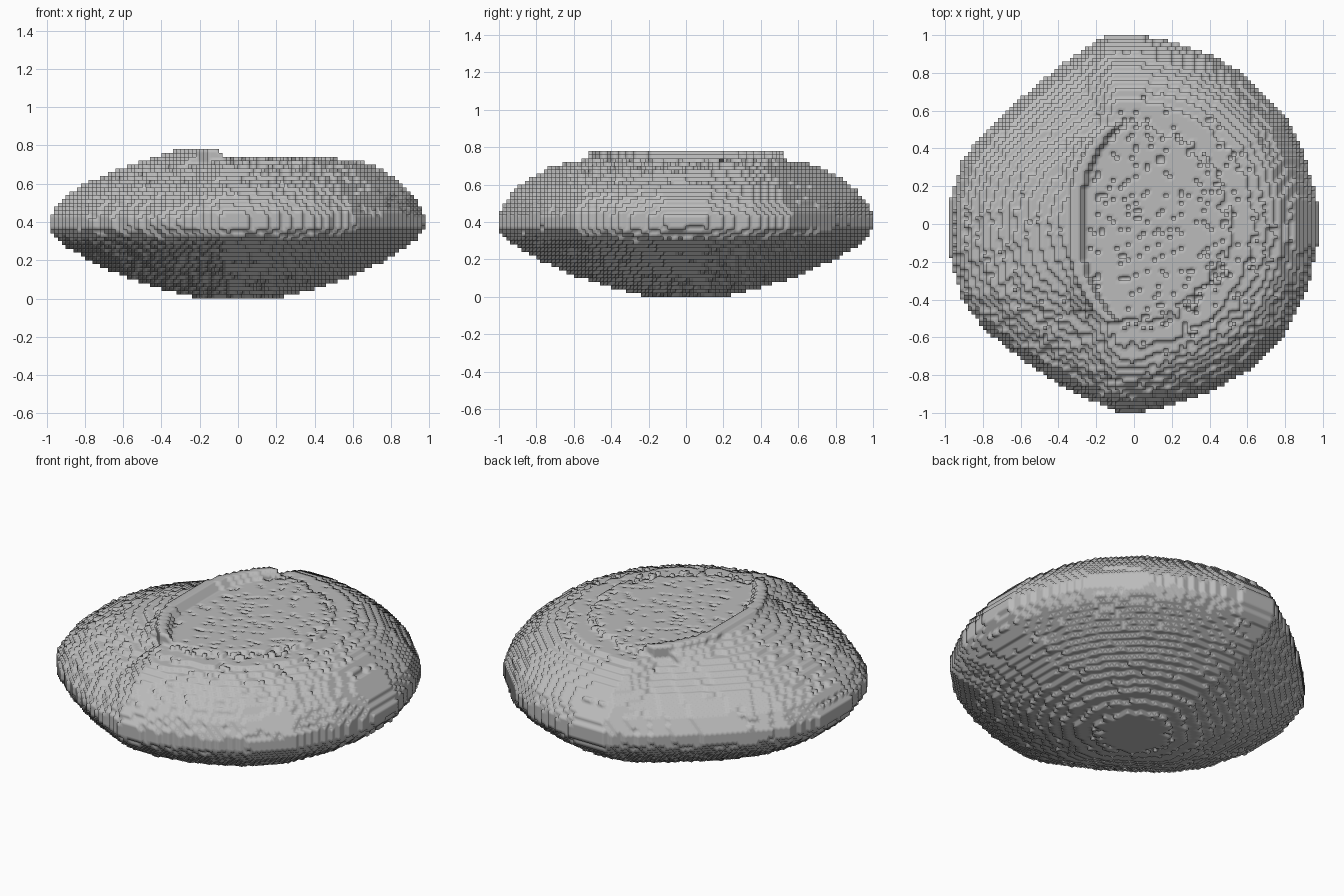
import bpy, bmesh, random

random.seed(4)
cube = bpy.data.objects.get("Cube")
if cube:
    bpy.data.objects.remove(cube, do_unlink=True)

V = 0.02          # size of one block
N = 50            # blocks from the centre to the edge

# Plan outline, counter-clockwise
OUTLINE = [(0.97, -0.12), (0.97, 0.12), (0.9, 0.38), (0.8, 0.57), (0.6, 0.78),
           (0.4, 0.9), (0.2, 0.965), (0.04, 1), (-0.15, 1), (-0.4, 0.83),
           (-0.6, 0.665), (-0.8, 0.48), (-0.91, 0.33), (-0.98, 0.1),
           (-0.98, -0.15), (-0.91, -0.4), (-0.8, -0.55), (-0.6, -0.71),
           (-0.4, -0.845), (-0.2, -0.945), (-0.08, -1), (0, -1), (0.2, -0.96),
           (0.4, -0.89), (0.6, -0.78), (0.8, -0.59), (0.92, -0.34)]

# Height against the fraction of the way from centre to outline
ROUND_TOP = [(0, 0.745), (0.53, 0.73), (0.64, 0.715), (0.72, 0.69),
             (0.8, 0.655), (0.9, 0.58), (0.96, 0.515), (1, 0.44)]
SLOPED_TOP = [(0, 0.78), (0.33, 0.78), (0.41, 0.745), (0.61, 0.68),
              (0.82, 0.59), (0.94, 0.51), (1, 0.43)]
UNDERSIDE = [(0, 0), (0.22, 0.008), (0.4, 0.05), (0.6, 0.115), (0.8, 0.205),
             (0.92, 0.28), (0.97, 0.32), (1, 0.37)]


def edge_lines():
    lines = []
    for (x0, y0), (x1, y1) in zip(OUTLINE, OUTLINE[1:] + OUTLINE[:1]):
        nx, ny = y1 - y0, x0 - x1
        d = nx * x0 + ny * y0
        lines.append((nx / d, ny / d))
    return lines


def profile(points, s):
    for (a, za), (b, zb) in zip(points, points[1:]):
        if s <= b:
            return za + (zb - za) * (s - a) / (b - a)
    return points[-1][1]


def top_height(x, y, s):
    ay = abs(y)
    ridge = min(-0.3 + 0.2 * (ay / 0.52) ** 3, -0.1)
    left = ridge - x
    z = profile(ROUND_TOP, s)
    if left > 0:
        # Flatter flank, blended into the round dome near its ends
        w = min(1, left / (0.02 + 0.4 * max(0, ay - 0.35)))
        z += (profile(SLOPED_TOP, s) - z) * w
        z = max(z, 0.78 - 0.6 * left - 2 * max(0, ay - 0.45))
    if ay < 0.53 and abs(left) < 0.04:
        # Stepped rim beside the plateau
        z = max(z, 0.78 if left > -0.02 else 0.76)
    return z


def build_blocks():
    lines = edge_lines()
    solid = set()
    for i in range(-N, N):
        for j in range(-N, N):
            x, y = (i + 0.5) * V, (j + 0.5) * V
            s = max(a * x + b * y for a, b in lines)
            if s > 1:
                continue
            z = top_height(x, y, s)
            rough = 0.35 if y < 0.1 and s > 0.55 else 0.1
            hi = round(z / V + random.uniform(-rough, rough))
            lo = round(profile(UNDERSIDE, s) / V + random.uniform(-0.2, 0.2))
            # Small pits scattered over the plateau
            if s < 0.72 and x > -0.25 and z < 0.75:
                if random.random() < 0.13 * (1 - s):
                    hi -= 1
            solid.update((i, j, k) for k in range(max(lo, 0), hi))
    return solid


# Corner offsets of each block face, wound outward
FACES = []
for axis in range(3):
    u, v = (axis + 1) % 3, (axis + 2) % 3
    for side in (0, 1):
        ring = [(0, 0), (1, 0), (1, 1), (0, 1)]
        corners = []
        for a, b in (ring if side else reversed(ring)):
            c = [0, 0, 0]
            c[axis], c[u], c[v] = side, a, b
            corners.append(c)
        step = [0, 0, 0]
        step[axis] = 2 * side - 1
        FACES.append((step, corners))

# Stone body: only the exposed block faces, softly shaded
solid = build_blocks()
bm = bmesh.new()
verts = {}


def corner(key):
    if key not in verts:
        verts[key] = bm.verts.new([c * V for c in key])
    return verts[key]


for i, j, k in sorted(solid):
    for (dx, dy, dz), corners in FACES:
        if (i + dx, j + dy, k + dz) not in solid:
            face = bm.faces.new([corner((i + a, j + b, k + c)) for a, b, c in corners])
            face.smooth = True

mesh = bpy.data.meshes.new("stone_body")
bm.to_mesh(mesh)
bm.free()

grey = bpy.data.materials.new("stone_grey")
grey.use_nodes = True
colour = (0.5, 0.5, 0.5, 1)
grey.diffuse_color = colour
grey.node_tree.nodes["Principled BSDF"].inputs["Base Color"].default_value = colour
mesh.materials.append(grey)

stone = bpy.data.objects.new("stone_body", mesh)
bpy.context.collection.objects.link(stone)
